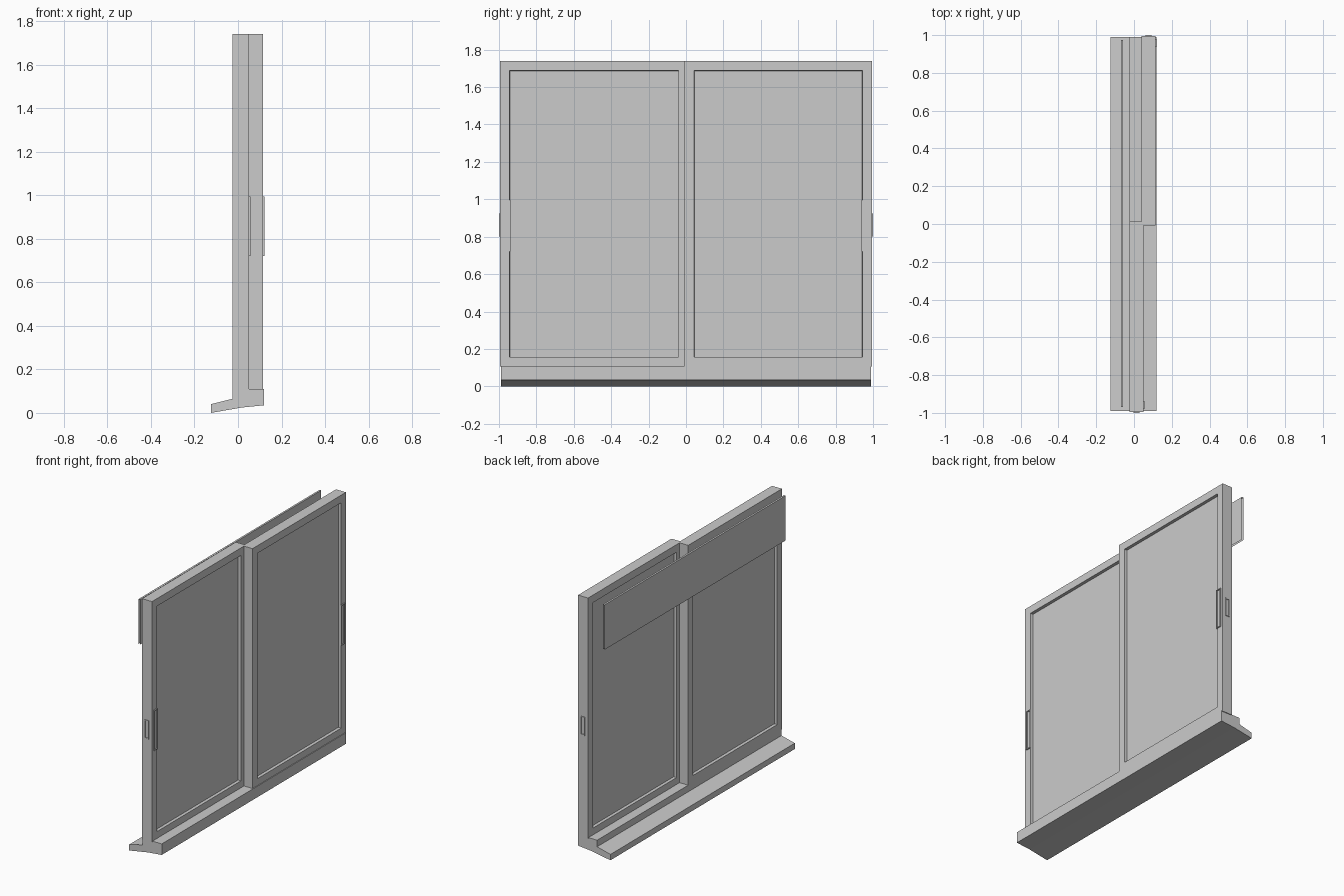
import bpy, bmesh
from mathutils import Vector

cube = bpy.data.objects.get("Cube")
if cube:
    bpy.data.objects.remove(cube, do_unlink=True)

grey = bpy.data.materials.new("window_grey")
grey.use_nodes = True
colour = (0.6, 0.6, 0.6, 1)
grey.diffuse_color = colour
grey.node_tree.nodes["Principled BSDF"].inputs["Base Color"].default_value = colour


def add_object(name, bm):
    mesh = bpy.data.meshes.new(name)
    bm.to_mesh(mesh)
    bm.free()
    mesh.materials.append(grey)
    obj = bpy.data.objects.new(name, mesh)
    bpy.context.collection.objects.link(obj)
    return obj


def recessed_box(name, low, high, directions, margin, depth):
    """Box whose faces along the given directions get a framed recess."""
    low, high = Vector(low), Vector(high)
    bm = bmesh.new()
    bmesh.ops.create_cube(bm, size=1)
    bmesh.ops.scale(bm, vec=high - low, verts=bm.verts)
    bmesh.ops.translate(bm, vec=(low + high) / 2, verts=bm.verts)
    bm.normal_update()
    for d in directions:
        face = max(bm.faces, key=lambda f: f.normal.dot(Vector(d)) + f.calc_area() * 0.001)
        bmesh.ops.inset_region(bm, faces=[face], thickness=margin)
        bmesh.ops.inset_region(bm, faces=[face], thickness=margin * 0.03, depth=-depth)
        bm.normal_update()
    return add_object(name, bm)


def extrude_profile(name, points, y0, y1, closed=True):
    """Sweep an x-z outline along y, capped only when closed."""
    bm = bmesh.new()
    a = [bm.verts.new((x, y0, z)) for x, z in points]
    b = [bm.verts.new((x, y1, z)) for x, z in points]
    n = len(points)
    for i in range(n if closed else n - 1):
        j = (i + 1) % n
        bm.faces.new((a[i], a[j], b[j], b[i]))
    if closed:
        bm.faces.new(a)
        bm.faces.new(b)
    bmesh.ops.recalc_face_normals(bm, faces=bm.faces)
    return add_object(name, bm)


# Sill with a sloping outer lip
extrude_profile("sill", [(-0.125, 0), (-0.125, 0.04), (-0.025, 0.065), (-0.025, 0.11),
                         (0.12, 0.11), (0.12, 0.035), (0.02, 0.025)], -0.99, 0.99)

# Two overlapping sliding sashes, each with a pull and an end latch
for name, x0, x1, y0, y1, side in (("right_sash", -0.025, 0.05, -0.995, 0.012, -1),
                                   ("left_sash", 0.04, 0.115, -0.008, 0.995, 1)):
    recessed_box(name, (x0, y0, 0.105), (x1, y1, 1.74),
                 [(1, 0, 0), (-1, 0, 0)], 0.073, 0.02)
    yc = side * 0.958
    recessed_box(name + "_pull", (x1 - 0.005, yc - 0.019, 0.72), (x1 + 0.007, yc + 0.019, 0.995),
                 [(1, 0, 0)], 0.008, 0.008)
    xc = (x0 + x1) / 2
    ends = sorted((side * 0.985, side))
    recessed_box(name + "_latch", (xc - 0.016, ends[0], 0.8), (xc + 0.016, ends[1], 0.925),
                 [(0, side, 0)], 0.008, 0.01)

# Thin folded pelmet on the outer side, open at the ends
extrude_profile("pelmet", [(-0.07, 1.41), (-0.07, 1.715), (-0.057, 1.715), (-0.057, 1.41)],
                -0.97, 0.975, closed=False)
